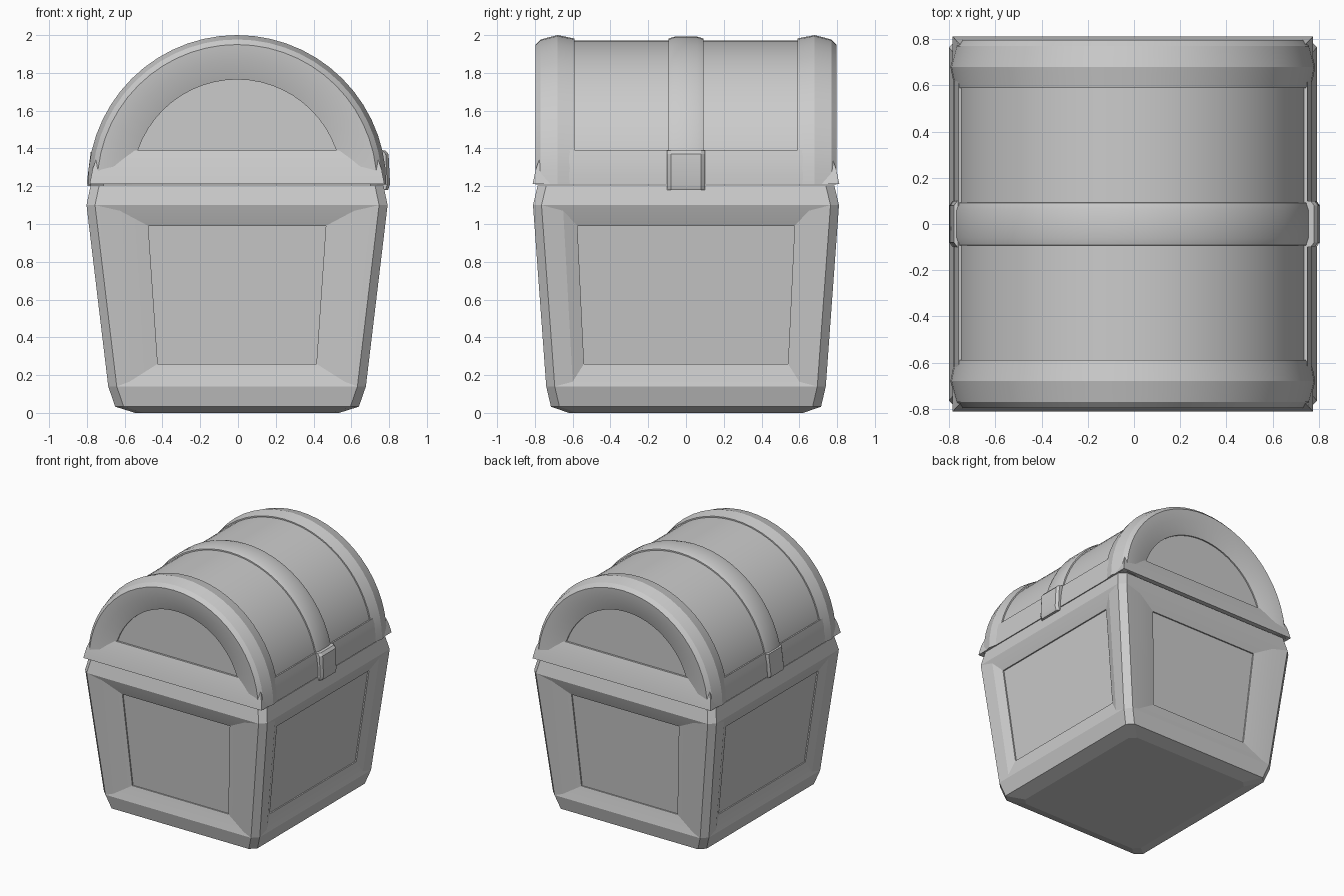
import bpy, bmesh
from math import sin, cos, pi, radians, asin

if "Cube" in bpy.data.objects:
    bpy.data.objects.remove(bpy.data.objects["Cube"])

CX, AXIS_Z = -0.005, 1.21      # body centre and lid arc axis


def finish(bm, name, smooth=22):
    bmesh.ops.remove_doubles(bm, verts=bm.verts, dist=1e-5)
    bmesh.ops.recalc_face_normals(bm, faces=bm.faces)
    me = bpy.data.meshes.new(name)
    bm.to_mesh(me)
    bm.free()
    ob = bpy.data.objects.new(name, me)
    ob.location.x = CX
    bpy.context.collection.objects.link(ob)
    bpy.ops.object.select_all(action='DESELECT')
    ob.select_set(True)
    bpy.context.view_layer.objects.active = ob
    bpy.ops.object.shade_smooth_by_angle(angle=radians(smooth))
    return ob


def bridge(bm, a, b, skip=()):
    n = len(a)
    for i in range(n):
        if i not in skip:
            j = (i + 1) % n
            bm.faces.new((a[i], a[j], b[j], b[i]))


def loft(name, rings, smooth=22):
    """Solid through a row of matching closed rings."""
    bm = bmesh.new()
    vs = [[bm.verts.new(p) for p in r] for r in rings]
    for a, b in zip(vs, vs[1:]):
        bridge(bm, a, b)
    bm.faces.new(vs[0])
    bm.faces.new(vs[-1])
    return finish(bm, name, smooth)


def arc_sweep(name, profile, a0=0.0, a1=pi, seg=28, smooth=22):
    """Sweep a (y, radius) profile around the lid axis."""
    rings = []
    for k in range(seg + 1):
        a = a0 + (a1 - a0) * k / seg
        rings.append([(r * cos(a), y, AXIS_Z + r * sin(a)) for y, r in profile])
    return loft(name, rings, smooth)


def octagon(hx, hy, z, c=0.045):
    return [(hx - c, -hy, z), (hx, c - hy, z), (hx, hy - c, z), (hx - c, hy, z),
            (c - hx, hy, z), (-hx, hy - c, z), (-hx, c - hy, z), (c - hx, -hy, z)]


# Tapered body: stacked chamfered rings, with framed panels sunk into each side
bm = bmesh.new()
levels = [(0.54, 0.62, 0.0), (0.645, 0.715, 0.033), (0.682, 0.74, 0.14),
          (0.797, 0.81, 1.10), (0.775, 0.785, 1.205)]
rings = [[bm.verts.new(p) for p in octagon(*l)] for l in levels]
for k in range(4):
    bridge(bm, rings[k], rings[k + 1], skip=(1, 3, 5, 7) if k == 2 else ())
bm.faces.new(rings[0])
bm.faces.new(rings[-1])
lo, hi = levels[2], levels[3]
for i in (1, 3, 5, 7):
    on_x = i in (1, 5)
    n = 1 if i in (1, 3) else -1
    t = n if on_x else -n
    j = (i + 1) % 8
    prev = [rings[2][i], rings[2][j], rings[3][j], rings[3][i]]
    mid, pan = ((0.60, 0.65), (0.54, 0.575)) if on_x else ((0.57, 0.62), (0.42, 0.47))
    # (half widths, bottom z, top z, depth): bevel start, panel edge, panel
    for (w0, w1), z0, z1, d in ((mid, 0.165, 1.07, 0.008), (pan, 0.26, 0.99, 0.035),
                                (pan, 0.26, 0.99, 0.045)):
        ring = []
        for w, z in ((-w0, z0), (w0, z0), (w1, z1), (-w1, z1)):
            ax = 0 if on_x else 1
            h = lo[ax] + (hi[ax] - lo[ax]) * (z - lo[2]) / (hi[2] - lo[2]) - d
            ring.append(bm.verts.new((n * h, t * w, z) if on_x else (t * w, n * h, z)))
        bridge(bm, prev, ring)
        prev = ring
    bm.faces.new(prev)
finish(bm, "chest_body", 12)

# Barrel of the lid; its flat ends are the half-round end panels
arc_sweep("lid_barrel", [(-0.745, 0), (-0.745, 0.762), (0.745, 0.762), (0.745, 0)], seg=40)

for s, label in ((-1, "front"), (1, "back")):
    # Thick bevelled arch at each end
    arch = [(0.59, 0.70), (0.59, 0.772), (0.68, 0.79), (0.77, 0.767), (0.797, 0.74),
            (0.79, 0.66), (0.755, 0.555), (0.70, 0.555)]
    arc_sweep(label + "_lid_arch", [(s * y, r) for y, r in arch])
    # Sloped rail under the end panel
    rail = [(0.70, 1.212, 0.78), (0.812, 1.212, 0.78), (0.795, 1.29, 0.765),
            (0.76, 1.39, 0.73), (0.70, 1.39, 0.73)]
    loft(label + "_lid_rail", [[(e * w, s * y, z) for y, z, w in rail] for e in (-1, 1)])

# Low rails along both long sides of the lid
top = asin(0.18 / 0.775)
for label, a in (("right", 0), ("left", pi - top)):
    arc_sweep(label + "_lid_rail", [(-0.62, 0.72), (-0.62, 0.777), (0.62, 0.777), (0.62, 0.72)],
              a, a + top, seg=4)

# Centre strap over the lid
arc_sweep("lid_strap", [(-0.095, 0.72), (-0.092, 0.772), (-0.06, 0.782),
                        (0.06, 0.782), (0.092, 0.772), (0.095, 0.72)])


# Strap ends: a thick clasp on the right, a thinner tab on the left
def tab(name, side, profile):
    loft(name, [[(side * (x - e), y, z) for x, z in profile]
                for y, e in ((-0.1, 0.015), (-0.08, 0), (0.08, 0), (0.1, 0.015))])


tab("clasp", 1, [(0.72, 1.18), (0.80, 1.18), (0.81, 1.21), (0.802, 1.37), (0.785, 1.39), (0.72, 1.39)])
tab("hinge_tab", -1, [(0.72, 1.20), (0.79, 1.20), (0.795, 1.22), (0.775, 1.38), (0.72, 1.39)])
